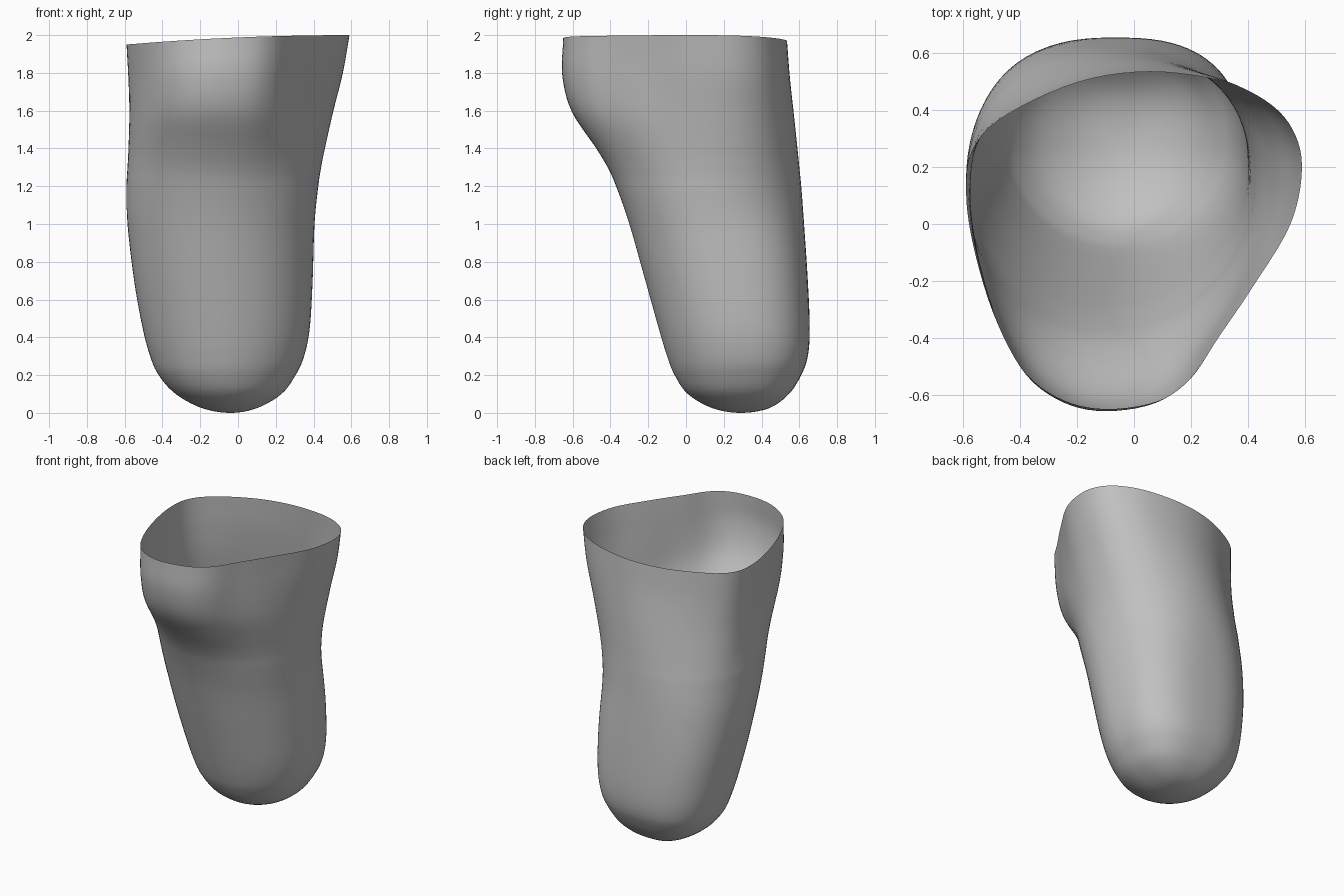
import bpy
import bmesh
import math

default_cube = bpy.data.objects.get("Cube")
if default_cube:
    bpy.data.objects.remove(default_cube, do_unlink=True)

SEGMENTS = 96
STEPS_PER_SPAN = 5

# Rim outline seen from above: broad flat back, narrow rounded front
rim_outline = [
    (.59, .2), (.555, .34), (.46, .44), (.3, .51), (.05, .54), (-.2, .5),
    (-.45, .38), (-.56, .26), (-.58, .1), (-.55, -.1), (-.48, -.33),
    (-.38, -.52), (-.25, -.62), (-.1, -.655), (.08, -.63), (.2, -.55),
    (.3, -.4), (.42, -.22), (.55, 0)]

# Cross-section extents going up: height, x min, x max, y min, y max
sections = [
    (0, -.04, -.04, .29, .29),
    (.025, -.19, .1, .14, .44),
    (.1, -.33, .23, .01, .545),
    (.2, -.42, .305, -.06, .61),
    (.3, -.465, .35, -.1, .645),
    (.45, -.505, .38, -.145, .655),
    (.7, -.55, .395, -.215, .645),
    (1, -.585, .405, -.3, .625),
    (1.2, -.59, .425, -.37, .61),
    (1.3, -.585, .44, -.415, .6),
    (1.4, -.58, .46, -.475, .59),
    (1.6, -.575, .505, -.605, .57),
    (1.8, -.58, .555, -.655, .55),
    (2, -.59, .59, -.65, .535)]


def spline(a, b, c, d, t):
    """Smooth curve from b to c, for points of any dimension."""
    return [q + t / 2 * (r - p + t * (2*p - 5*q + 4*r - s + t * (3*(q - r) + s - p)))
            for p, q, r, s in zip(a, b, c, d)]


def smoothstep(low, high, value):
    t = min(max((value - low) / (high - low), 0), 1)
    return t * t * (3 - 2 * t)


def fit(values, low, high):
    """Stretch values to fill the range from low to high."""
    start, span = min(values), max(values) - min(values)
    return [low + (v - start) / span * (high - low) for v in values]


def oval_point(angle, power):
    """Point on an oval whose back half is squared by the power."""
    c, s = math.cos(angle), math.sin(angle)
    if s < 0:
        return c, s
    return math.copysign(abs(c) ** power, c), s ** power


# Resample the rim evenly and scale it to a unit box
count = len(rim_outline)
rim = []
for i in range(SEGMENTS):
    k, t = divmod(i * count / SEGMENTS, 1)
    rim.append(spline(*(rim_outline[(int(k) + j) % count] for j in (-1, 0, 1, 2)), t))
rim = list(zip(fit([p[0] for p in rim], -1, 1), fit([p[1] for p in rim], -1, 1)))


def make_ring(z, x_min, x_max, y_min, y_max):
    """Blend an oval with a squarer back into the rim outline at the top."""
    blend = smoothstep(1, 1.9, z)
    power = .77 + .23 * smoothstep(.6, 1.6, z)
    xs, ys = [], []
    for u, v in rim:
        ox, oy = oval_point(math.atan2(v, u), power)
        xs.append(u * blend + ox * (1 - blend))
        ys.append(v * blend + oy * (1 - blend))
    xs, ys = fit(xs, x_min, x_max), fit(ys, y_min, y_max)
    # The rim dips gently toward the right side and the back
    dip = smoothstep(1.4, 2, z)
    return [(x, y, z - dip * (.05 * ((.59 - x) / 1.18) ** 2
                              + .022 * max(y / .54, 0) ** 3))
            for x, y in zip(xs, ys)]


# Extend the section list past both ends so the tip is round
z, x0, x1, y0, y1 = sections[1]
last = [2 * a - b for a, b in zip(sections[-1], sections[-2])]
padded = [(z, x1, x0, y1, y0)] + sections + [last]
levels = [spline(*padded[i:i + 4], s / STEPS_PER_SPAN)
          for i in range(len(sections) - 1) for s in range(STEPS_PER_SPAN)]
levels = levels[1:] + [sections[-1]]

# Thin open shell with a rounded closed end
bm = bmesh.new()
tip = bm.verts.new((sections[0][1], sections[0][3], 0))
rings = [[bm.verts.new(p) for p in make_ring(*level)] for level in levels]
for i in range(SEGMENTS):
    j = (i + 1) % SEGMENTS
    bm.faces.new((tip, rings[0][j], rings[0][i]))
    for low, high in zip(rings, rings[1:]):
        bm.faces.new((low[i], low[j], high[j], high[i]))

mesh = bpy.data.meshes.new("socket_shell")
bm.to_mesh(mesh)
bm.free()
shell = bpy.data.objects.new("socket_shell", mesh)
bpy.context.collection.objects.link(shell)

# Plain grey finish
grey = bpy.data.materials.new("plain_grey")
grey.use_nodes = True
colour = (.53, .53, .53, 1)
grey.diffuse_color = colour
grey.node_tree.nodes["Principled BSDF"].inputs["Base Color"].default_value = colour
mesh.materials.append(grey)

bpy.context.view_layer.objects.active = shell
shell.select_set(True)
bpy.ops.object.shade_smooth_by_angle(angle=math.radians(40))
